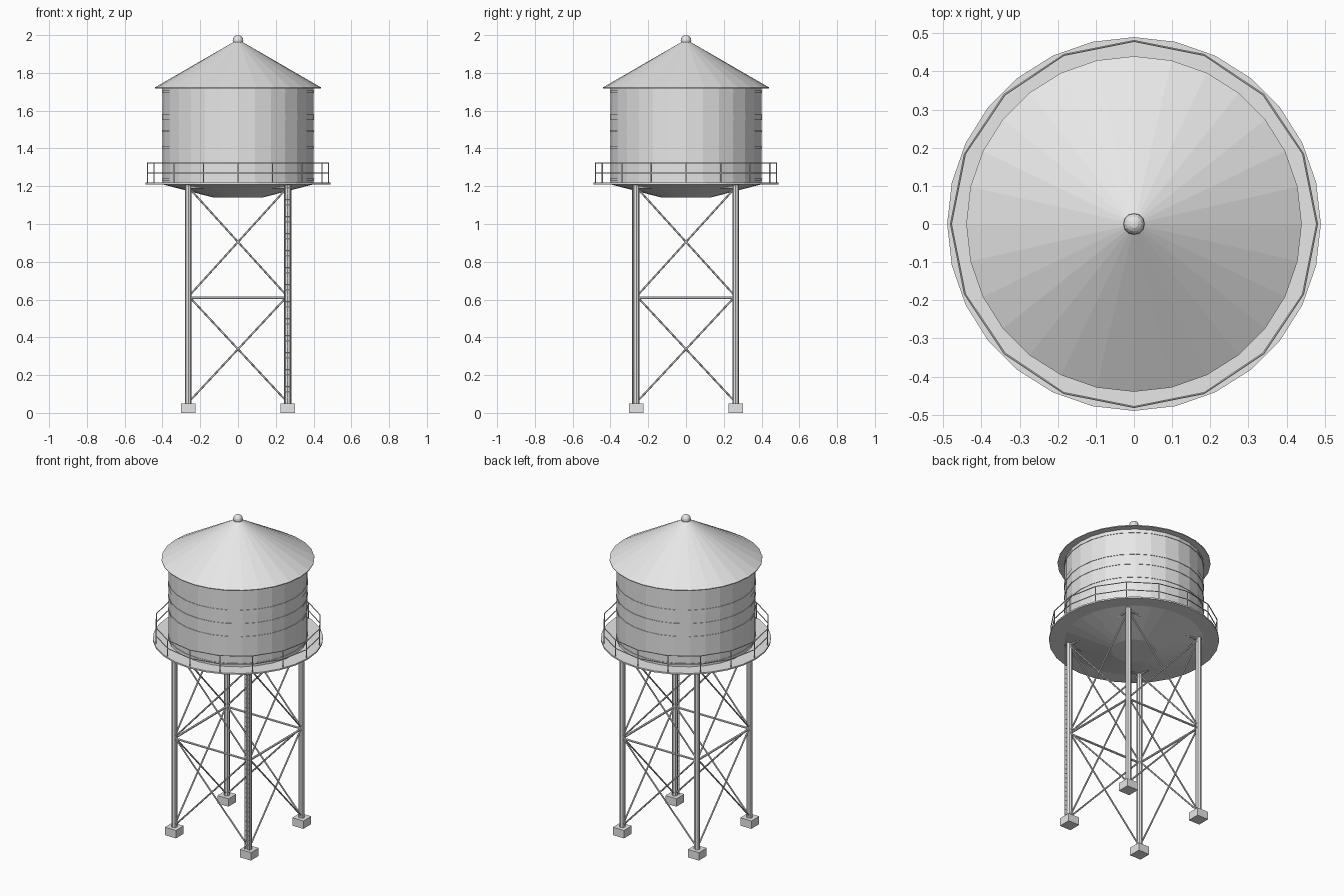
import bpy, bmesh, math
from mathutils import Vector

if "Cube" in bpy.data.objects:
    bpy.data.objects.remove(bpy.data.objects["Cube"])

grey = bpy.data.materials.new("light_grey")
grey.diffuse_color = (0.8, 0.8, 0.8, 1)
grey.use_nodes = True
grey.node_tree.nodes["Principled BSDF"].inputs["Base Color"].default_value = grey.diffuse_color


def finish(name, bm):
    bmesh.ops.recalc_face_normals(bm, faces=bm.faces[:])
    me = bpy.data.meshes.new(name)
    bm.to_mesh(me)
    bm.free()
    me.materials.append(grey)
    ob = bpy.data.objects.new(name, me)
    bpy.context.collection.objects.link(ob)
    return ob


def lathe(bm, profile, n):
    """Spin (radius, z) points about the z axis; radius 0 closes to a point."""
    rings = []
    for r, z in profile:
        if r == 0:
            rings.append([bm.verts.new((0, 0, z))] * n)
        else:
            rings.append([bm.verts.new((r * math.cos(i * math.tau / n),
                                        r * math.sin(i * math.tau / n), z)) for i in range(n)])
    for a, b in zip(rings, rings[1:]):
        for i in range(n):
            j = (i + 1) % n
            quad = list(dict.fromkeys([a[i], a[j], b[j], b[i]]))
            bm.faces.new(quad)


def rod(bm, p, q, r, n=6):
    """Round bar between two points."""
    p, q = Vector(p), Vector(q)
    d = q - p
    m = d.to_track_quat('Z', 'Y').to_matrix().to_4x4()
    m.translation = (p + q) / 2
    bmesh.ops.create_cone(bm, cap_ends=True, segments=n, radius1=r, radius2=r,
                          depth=d.length, matrix=m)


def box(bm, c, s):
    g = bmesh.ops.create_cube(bm, size=1)
    for v in g["verts"]:
        v.co = Vector(c) + Vector([v.co[i] * s[i] for i in range(3)])


SIDES = 28
L = 0.263            # leg offset from the centre
DECK = 1.215         # walkway height

# Tank with shallow conical bottom
bm = bmesh.new()
lathe(bm, [(0, 1.14), (0.13, 1.14), (0.4, 1.21), (0.4, 1.722), (0, 1.722)], SIDES)
finish("tank", bm)

# Hoops round the tank
bm = bmesh.new()
for z, h in [(1.235, 0.012), (1.405, 0.012), (1.49, 0.008), (1.565, 0.028), (1.70, 0.012)]:
    lathe(bm, [(0.398, z - h / 2), (0.403, z - h / 2), (0.403, z + h / 2),
               (0.398, z + h / 2), (0.398, z - h / 2)], SIDES)
bmesh.ops.remove_doubles(bm, verts=bm.verts[:], dist=1e-5)
finish("tank_hoops", bm)

# Conical roof and finial ball
bm = bmesh.new()
lathe(bm, [(0, 1.718), (0.44, 1.718), (0.44, 1.723), (0, 1.977)], SIDES)
finish("roof", bm)
bm = bmesh.new()
bmesh.ops.create_uvsphere(bm, u_segments=12, v_segments=8, radius=0.028)
bmesh.ops.translate(bm, verts=bm.verts[:], vec=(0, 0, 1.972))
finish("roof_ball", bm)

# Walkway disc
bm = bmesh.new()
lathe(bm, [(0, 1.21), (0.49, 1.21), (0.49, 1.219), (0, 1.219)], SIDES)
finish("walkway", bm)

# Railing: 16 posts, top rail and middle rail
bm = bmesh.new()
ring = [(0.48 * math.cos(i * math.tau / 16), 0.48 * math.sin(i * math.tau / 16)) for i in range(16)]
for i, (x, y) in enumerate(ring):
    x2, y2 = ring[(i + 1) % 16]
    rod(bm, (x, y, DECK), (x, y, 1.324), 0.003)
    for z in (1.27, 1.322):
        rod(bm, (x, y, z), (x2, y2, z), 0.003)
finish("railing", bm)

# Legs and footings
corners = [(-L, -L), (L, -L), (L, L), (-L, L)]
legs, feet = bmesh.new(), bmesh.new()
for x, y in corners:
    rod(legs, (x, y, 0.04), (x, y, 1.212), 0.0175, 8)
    box(feet, (x, y, 0.025), (0.078, 0.078, 0.05))
finish("legs", legs)
finish("footings", feet)

# Horizontal girts and crossed braces on each side
girts, braces = bmesh.new(), bmesh.new()
for i, (x, y) in enumerate(corners):
    x2, y2 = corners[(i + 1) % 4]
    for z in (0.61, 1.195):
        rod(girts, (x, y, z), (x2, y2, z), 0.007)
    for lo, hi in [(0.055, 0.62), (0.615, 1.195)]:
        rod(braces, (x, y, lo), (x2, y2, hi), 0.005)
        rod(braces, (x, y, hi), (x2, y2, lo), 0.005)
finish("girts", girts)
finish("cross_braces", braces)

# Ladder in front of the front right leg
bm = bmesh.new()
ly = -L - 0.02
for s in (-1, 1):
    rod(bm, (L + s * 0.017, ly, 0.05), (L + s * 0.017, ly, 1.212), 0.003)
for i in range(38):
    z = 0.08 + i * 0.03
    rod(bm, (L - 0.017, ly, z), (L + 0.017, ly, z), 0.0022)
finish("ladder", bm)
